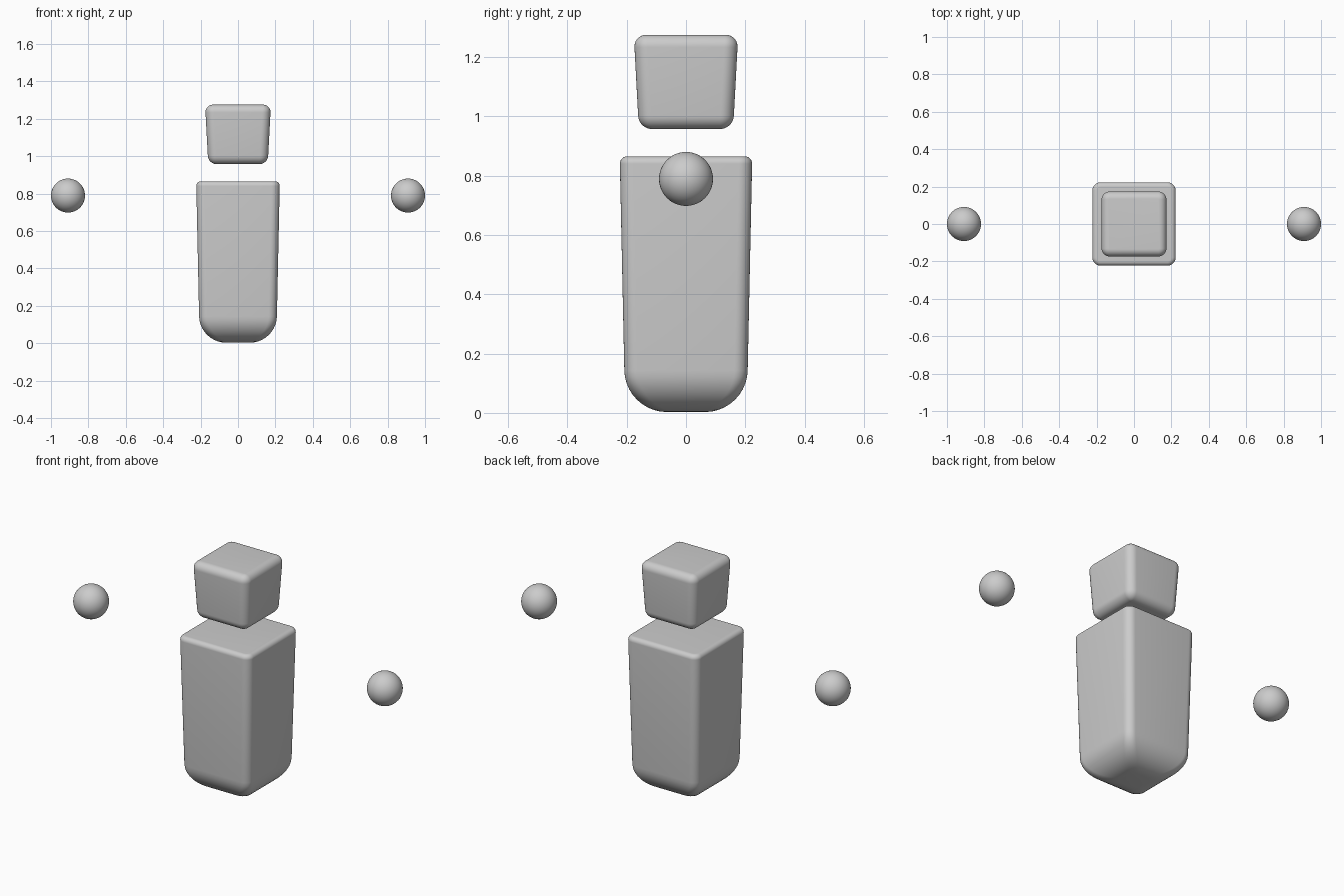
import bpy, bmesh, math

if "Cube" in bpy.data.objects:
    bpy.data.objects.remove(bpy.data.objects["Cube"])


def rounded_block(name, z0, z1, half0, half1, r_bottom, r_top, r_side, shrink_bottom):
    """Tapered square block lofted from rounded-square rings."""
    def half_at(z):
        return half0 + (half1 - half0) * (z - z0) / (z1 - z0)

    steps = 10
    rings = []
    for i in range(steps + 1):                      # bottom rounding
        a = math.pi / 2 * i / steps
        z = z0 + r_bottom * (1 - math.cos(a))
        corner = r_side * math.sin(a) if shrink_bottom else r_side
        rings.append((z, half_at(z) - r_bottom * (1 - math.sin(a)), corner))
    for i in range(steps + 1):                      # top rounding
        a = math.pi / 2 * i / steps
        z = z1 - r_top * (1 - math.sin(a))
        inset = r_top * (1 - math.cos(a))
        rings.append((z, half_at(z) - inset, r_side - inset))

    bm = bmesh.new()
    loops = []
    for z, half, r in rings:
        r = max(r, 0.002)
        loop = []
        for q in range(4):
            mid = math.pi / 4 + q * math.pi / 2
            cx = math.copysign(half - r, math.cos(mid))
            cy = math.copysign(half - r, math.sin(mid))
            for k in range(9):
                a = math.pi / 2 * (q + k / 8)
                loop.append(bm.verts.new((cx + r * math.cos(a), cy + r * math.sin(a), z)))
        loops.append(loop)
    n = len(loops[0])
    for lo, hi in zip(loops, loops[1:]):
        for i in range(n):
            j = (i + 1) % n
            bm.faces.new((lo[i], lo[j], hi[j], hi[i]))
    bm.faces.new(loops[0][::-1])
    bm.faces.new(loops[-1])
    mesh = bpy.data.meshes.new(name)
    bm.to_mesh(mesh)
    bm.free()
    mesh.shade_smooth()
    obj = bpy.data.objects.new(name, mesh)
    bpy.context.collection.objects.link(obj)
    return obj


# Body with a strongly rounded base, and the floating head
rounded_block("body", 0.003, 0.865, 0.205, 0.2235, 0.14, 0.025, 0.045, False)
rounded_block("head", 0.957, 1.275, 0.159, 0.176, 0.045, 0.042, 0.045, True)

# Floating hands
for side, label in ((-1, "left"), (1, "right")):
    bpy.ops.mesh.primitive_uv_sphere_add(segments=48, ring_count=24, radius=0.091,
                                         location=(side * 0.909, 0, 0.789))
    hand = bpy.context.object
    hand.name = "hand_" + label
    hand.data.shade_smooth()
